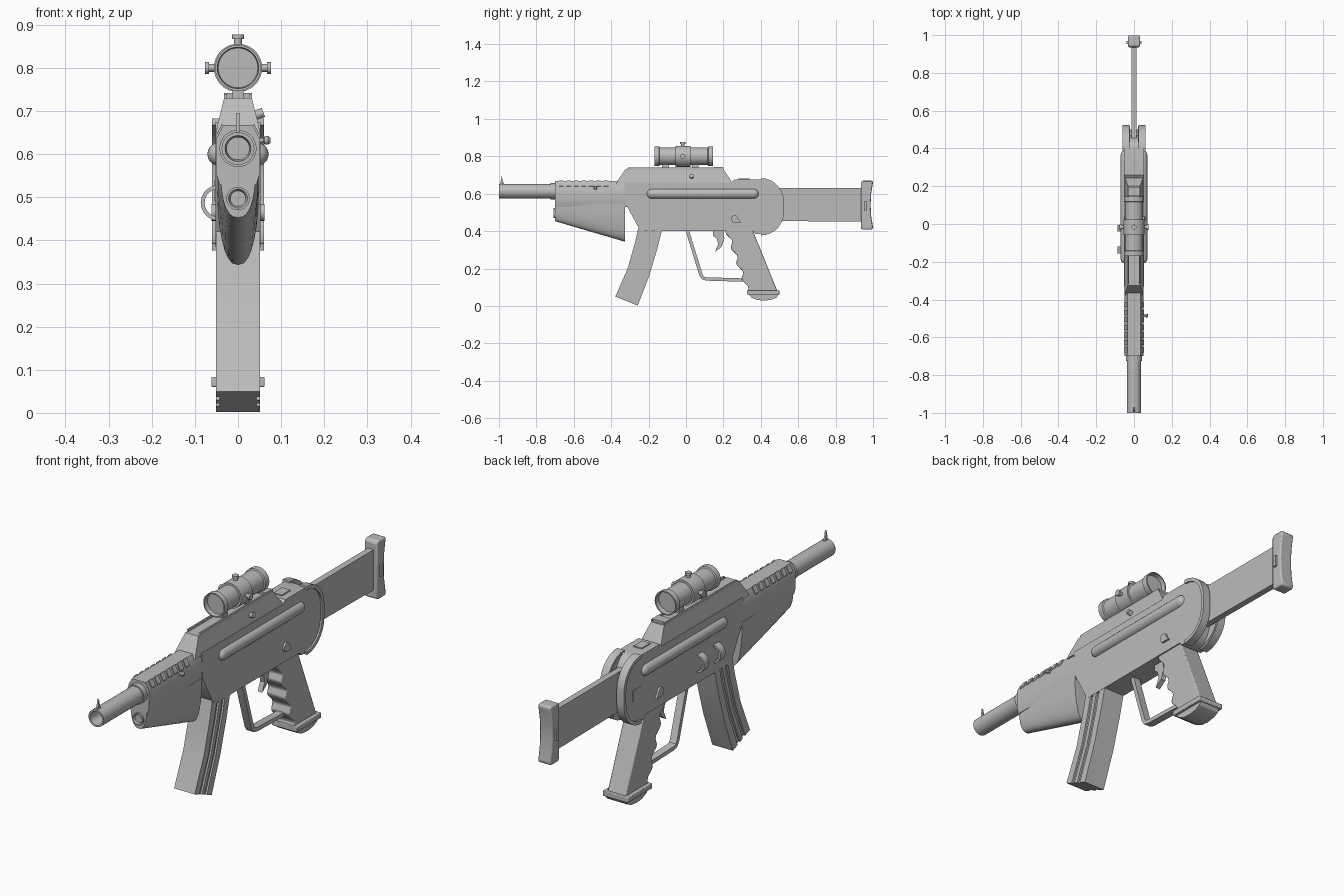
import bpy, bmesh, math
from mathutils import Vector, Matrix

GREY = bpy.data.materials.new("grey metal")
GREY.diffuse_color = (0.5, 0.5, 0.5, 1)


def finish(name, bm, smooth=35):
    bmesh.ops.remove_doubles(bm, verts=bm.verts, dist=1e-5)
    bmesh.ops.recalc_face_normals(bm, faces=bm.faces)
    me = bpy.data.meshes.new(name)
    bm.to_mesh(me)
    bm.free()
    me.materials.append(GREY)
    for p in me.polygons:
        p.use_smooth = True
    me.set_sharp_from_angle(angle=math.radians(smooth))
    ob = bpy.data.objects.new(name, me)
    bpy.context.collection.objects.link(ob)
    return ob


def skin(name, rings, smooth=35):
    """Join equal-length rings of points and cap both ends."""
    bm = bmesh.new()
    vs = [[bm.verts.new(p) for p in r] for r in rings]
    n = len(vs[0])
    for a, b in zip(vs, vs[1:]):
        for i in range(n):
            bm.faces.new((a[i], a[(i + 1) % n], b[(i + 1) % n], b[i]))
    bm.faces.new(vs[0])
    bm.faces.new(vs[-1])
    return finish(name, bm, smooth)


def prism(name, pts, x0, x1, bevel=0):
    """Side profile (y, z) extruded across x; x0 and x1 may depend on z."""
    f = lambda v, z: v(z) if callable(v) else v
    ob = skin(name, [[(f(v, z), y, z) for y, z in pts] for v in (x0, x1)], 30)
    if bevel:
        m = ob.modifiers.new("soft edges", 'BEVEL')
        m.width, m.segments, m.limit_method = bevel, 2, 'ANGLE'
    return ob


def bar(name, pts, y0, y1):
    """Cross-section (x, z) extruded along y."""
    return skin(name, [[(x, y, z) for x, z in pts] for y in (y0, y1)])


def box(name, x0, x1, y0, y1, z0, z1):
    return prism(name, [(y0, z0), (y1, z0), (y1, z1), (y0, z1)], x0, x1)


def lathe(name, prof, centre, axis=(0, 1, 0), n=28):
    """Turn (distance, radius) points about an axis."""
    q = Vector((0, 0, 1)).rotation_difference(Vector(axis))
    rings = [[Vector(centre) + q @ Vector((r * math.cos(k * math.tau / n),
              r * math.sin(k * math.tau / n), t)) for k in range(n)]
             for t, r in prof]
    return skin(name, rings)


def strip(path, w):
    """Outline of a band of width w following a path."""
    L, R = [], []
    for i, p in enumerate(path):
        a, b = path[max(i - 1, 0)], path[min(i + 1, len(path) - 1)]
        d = (Vector(b) - Vector(a)).normalized() * w / 2
        L.append((p[0] - d.y, p[1] + d.x))
        R.append((p[0] + d.y, p[1] - d.x))
    return L + R[::-1]


def arc(cx, cz, r, a0, a1, n=8):
    return [(cx + r * math.cos(math.radians(a0 + (a1 - a0) * i / n)),
             cz + r * math.sin(math.radians(a0 + (a1 - a0) * i / n))) for i in range(n + 1)]


# Barrel with open muzzle and front sight
lathe("barrel", [(0.25, 0.026), (0.03, 0.026), (0.0, 0.030), (0.0, 0.038), (0.40, 0.038)],
      (0, -1, 0.613))
lathe("barrel_collar", [(0, 0.043), (0.03, 0.043)], (0, -0.725, 0.613))
prism("front_sight", [(-0.995, 0.645), (-0.97, 0.645), (-0.98, 0.67), (-0.985, 0.695)],
      -0.004, 0.004)

# Upper handguard with cooling slots
half = [(0.043, 0.53), (0.051, 0.558), (0.051, 0.635), (0.034, 0.667)]
bar("upper_handguard", half + [(-x, z) for x, z in half[::-1]], -0.70, -0.30)
for i in range(7):
    y = -0.68 + i * 0.04
    for s in (-1, 1):
        bar("cooling_rib", [(s * 0.049, 0.636), (s * 0.052, 0.642),
                            (s * 0.037, 0.671), (s * 0.034, 0.665)], y, y + 0.025)

# Lower handguard, a deepening U section
rings = []
for y, w, d in ((-0.70, 0.040, 0.095), (-0.52, 0.047, 0.148), (-0.325, 0.05, 0.205)):
    u = arc(0, 0, 1, 0, -180, 16)
    rings.append([(w * math.copysign(abs(c) ** 0.8, c), y, 0.548 + d * s) for c, s in u])
skin("lower_handguard", rings)
lathe("lower_tube", [(0.05, 0.018), (0.0, 0.018), (-0.008, 0.022), (-0.008, 0.027), (0.05, 0.027)],
      (0, -0.70, 0.497))

# Receiver: core between two side plates with a raised rear rim
rear = arc(0.40, 0.56, 0.115, 90, 0, 7) + arc(0.40, 0.50, 0.115, 0, -90, 7)
plate = ([(-0.33, 0.66), (0.24, 0.66), (0.26, 0.675)] + rear
         + [(0.37, 0.385), (0.36, 0.40), (-0.24, 0.40), (-0.26, 0.43), (-0.325, 0.55)])
prism("receiver_core", [(y if y < 0.4 else 0.4 + (y - 0.4) * 0.6, z) for y, z in plate], -0.03, 0.03)
for s in (-1, 1):
    prism("receiver_side", plate, s * 0.022, s * 0.052)
    prism("rear_rim", strip(rear, 0.016), s * 0.024, s * 0.06)
    # Rounded side rail
    cap = [(0.027 - 0.027 * math.cos(a), max(0.027 * math.sin(a), 0.001))
           for a in [i * math.pi / 10 for i in range(6)]]
    lathe("side_rail", cap + [(0.60 - t, r) for t, r in cap[::-1]], (s * 0.044, -0.21, 0.60), n=20)
    # Ridge beside the top of the cover
    prism("cover_ridge", [(-0.32, 0.715), (0.20, 0.715), (0.20, 0.74), (-0.31, 0.74)],
          s * 0.026, s * 0.033)
    # Fire selector
    prism("selector", arc(0.26, 0.465, 0.02, 0, 250, 10) + [(0.295, 0.445)], s * 0.05, s * 0.061)

# Top cover tapering inward
wide = lambda z: 0.051 - max(z - 0.655, 0) * 0.25
prism("top_cover", [(-0.375, 0.65), (-0.365, 0.67), (-0.325, 0.73), (0.20, 0.73),
                    (0.235, 0.68), (0.25, 0.65)],
      lambda z: -wide(z), wide)
box("rear_sight", -0.032, 0.032, 0.15, 0.195, 0.725, 0.742)
box("rear_top_plate", -0.02, 0.02, 0.28, 0.34, 0.674, 0.68)
lathe("cover_pin", [(0, 0.011), (0.02, 0.011)], (0.04, 0.03, 0.69), (0.94, 0, 0.34), 12)
lathe("cocking_pin", [(0, 0.005), (0.014, 0.005), (0.016, 0.009), (0.025, 0.01), (0.03, 0.006)],
      (0.045, -0.485, 0.632), (1, 0, 0), 12)

# Left side hooks and plates
for y in (-0.155, -0.04):
    bar("left_hook", strip(arc(-0.045, 0.487, 0.037, 90, 270, 10), 0.009), y, y + 0.035)
box("left_panel", -0.055, -0.05, 0.40, 0.45, 0.49, 0.54)

# Magazine: core with raised lengthwise ribs
front = [(-0.245, 0.46), (-0.272, 0.34), (-0.312, 0.20), (-0.378, 0.05)]
back = [(-0.125, 0.42), (-0.152, 0.31), (-0.195, 0.165), (-0.258, 0.002)]


def slat(u):
    return [tuple(Vector(a).lerp(Vector(b), u)) for a, b in zip(front, back)]


prism("magazine", slat(0) + slat(1)[::-1], -0.043, 0.043)
for u0, u1 in ((0, 0.28), (0.42, 0.58), (0.72, 1)):
    for s in (-1, 1):
        prism("magazine_rib", slat(u0) + slat(u1)[::-1], s * 0.04, s * 0.051)

# Trigger and guard
prism("trigger_guard", strip([(0.005, 0.41), (0.08, 0.165), (0.09, 0.15), (0.11, 0.144),
                              (0.32, 0.138)], 0.018), -0.017, 0.017)
prism("trigger", [(0.145, 0.41), (0.20, 0.41), (0.205, 0.36), (0.19, 0.315), (0.155, 0.29),
                  (0.172, 0.33), (0.165, 0.36), (0.145, 0.375)], -0.011, 0.011)

# Grip with finger waves and a rounded foot
waves = []
for i in range(25):
    t = i / 24
    waves.append((0.215 + 0.115 * t - 0.011 * math.sin(t * 4 * math.tau), 0.41 - 0.33 * t))
prism("grip", waves + [(0.488, 0.08), (0.355, 0.41)], -0.046, 0.046, 0.004)
prism("grip_base", [(0.325, 0.06), (0.50, 0.06), (0.50, 0.083), (0.325, 0.083)],
      -0.062, 0.062, 0.003)
prism("grip_foot", [(0.335, 0.062), (0.35, 0.045), (0.38, 0.032), (0.42, 0.028),
                    (0.46, 0.034), (0.485, 0.046), (0.495, 0.062)], -0.05, 0.05)

# Stock with a concave butt plate
prism("stock", [(0.40, 0.455), (0.95, 0.45), (0.95, 0.63), (0.40, 0.63)], -0.014, 0.014)
prism("butt_plate", [(0.935, 0.415), (0.945, 0.408), (0.995, 0.408), (1.0, 0.42), (0.99, 0.48),
                     (0.987, 0.54), (0.99, 0.60), (1.0, 0.66), (0.995, 0.67), (0.945, 0.67),
                     (0.935, 0.66)], -0.031, 0.031, 0.01)
box("butt_latch", -0.04, 0.04, 0.952, 0.968, 0.51, 0.56)

# Scope with glass recess, ring, knobs and mounts
lathe("scope", [(0.02, 0.046), (0.0, 0.048), (0.0, 0.053), (0.025, 0.053), (0.028, 0.047),
                (0.285, 0.047), (0.288, 0.053), (0.314, 0.053), (0.314, 0.048), (0.294, 0.046)],
      (0, -0.169, 0.80), n=36)
lathe("scope_ring", [(0, 0.056), (0.08, 0.056)], (0, -0.057, 0.80), n=36)
for d in ((0, 0, 1), (1, 0, 0), (-1, 0, 0)):
    lathe("scope_knob", [(0.045, 0.009), (0.067, 0.009), (0.067, 0.014), (0.077, 0.014)],
          (0, -0.017, 0.80), d, 16)
for y in (-0.11, 0.05):
    box("scope_mount", -0.013, 0.013, y - 0.018, y + 0.018, 0.72, 0.765)
